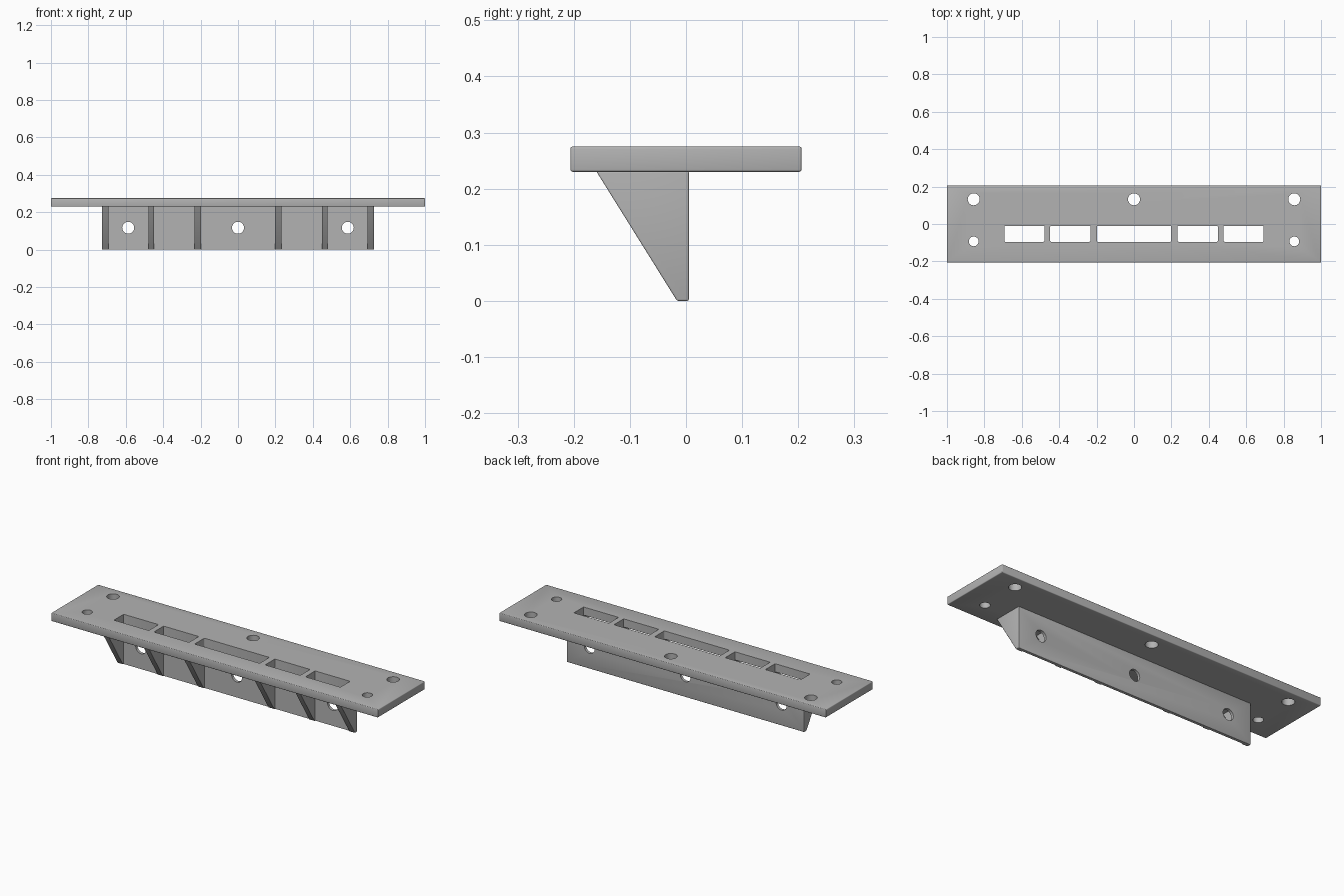
import bpy, bmesh, math
from mathutils import Matrix

cube = bpy.data.objects.get("Cube")
if cube:
    bpy.data.objects.remove(cube, do_unlink=True)

grey = bpy.data.materials.new("light_grey")
grey.use_nodes = True
colour = (0.45, 0.45, 0.45, 1)
grey.diffuse_color = colour
grey.node_tree.nodes["Principled BSDF"].inputs["Base Color"].default_value = colour


def add_object(name, bm):
    bmesh.ops.recalc_face_normals(bm, faces=bm.faces[:])
    mesh = bpy.data.meshes.new(name)
    bm.to_mesh(mesh)
    bm.free()
    mesh.materials.append(grey)
    obj = bpy.data.objects.new(name, mesh)
    bpy.context.collection.objects.link(obj)
    return obj


def add_box(name, x, y, z):
    bm = bmesh.new()
    bmesh.ops.create_cube(bm, size=1)
    for v in bm.verts:
        v.co = [r[0] if c < 0 else r[1] for c, r in zip(v.co, (x, y, z))]
    return add_object(name, bm)


def add_pin(x, y, z, radius, along_y=False):
    bm = bmesh.new()
    turn = Matrix.Rotation(math.pi / 2, 4, 'X') if along_y else Matrix()
    bmesh.ops.create_cone(bm, cap_ends=True, segments=32, radius1=radius,
                          radius2=radius, depth=0.2,
                          matrix=Matrix.Translation((x, y, z)) @ turn)
    return add_object("hole_cutter", bm)


def apply_modifier(obj, mod):
    bpy.context.view_layer.objects.active = obj
    bpy.ops.object.modifier_apply(modifier=mod.name)


def bevel(obj, width, segments=3):
    mod = obj.modifiers.new("rounded_edges", 'BEVEL')
    mod.width, mod.segments = width, segments
    mod.limit_method = 'ANGLE'
    apply_modifier(obj, mod)


def cut(obj, cutter):
    cutter.hide_render = True
    mod = obj.modifiers.new("cut", 'BOOLEAN')
    mod.operation, mod.solver, mod.object = 'DIFFERENCE', 'EXACT', cutter
    apply_modifier(obj, mod)
    bpy.data.objects.remove(cutter, do_unlink=True)


# Top plate
plate = add_box("top_plate", (-1, 1), (-0.206, 0.206), (0.23, 0.275))
bevel(plate, 0.004)

# Bracket: a wedge profile drawn out along x
bm = bmesh.new()
profile = [(0.005, 0), (0.005, 0.231), (-0.16, 0.231), (-0.016, 0)]
face = bm.faces.new([bm.verts.new((-0.727, y, z)) for y, z in profile])
side = bmesh.ops.extrude_face_region(bm, geom=[face])["geom"]
moved = [v for v in side if isinstance(v, bmesh.types.BMVert)]
bmesh.ops.translate(bm, vec=(1.454, 0, 0), verts=moved)
bracket = add_object("ribbed_bracket", bm)
bevel(bracket, 0.003)

# Slots through the plate; pockets in the bracket leave six ribs and a back web
bays = [(-0.199, 0.199)]
for inner, outer in ((0.233, 0.448), (0.479, 0.693)):
    bays += [(inner, outer), (-outer, -inner)]
for bay in bays:
    slot = add_box("slot_cutter", bay, (-0.095, -0.01), (0.1, 0.4))
    bevel(slot, 0.004)
    cut(plate, slot)
    cut(bracket, add_box("pocket_cutter", bay, (-0.3, -0.01), (-0.1, 0.4)))

# Screw holes
for x in (-0.857, 0, 0.857):
    cut(plate, add_pin(x, 0.132, 0.25, 0.032))
for x in (-0.857, 0.857):
    cut(plate, add_pin(x, -0.093, 0.25, 0.026))
for x in (-0.587, 0, 0.587):
    cut(bracket, add_pin(x, 0, 0.117, 0.032, along_y=True))

for obj in (plate, bracket):
    bpy.ops.object.select_all(action='DESELECT')
    obj.select_set(True)
    bpy.context.view_layer.objects.active = obj
    bpy.ops.object.shade_smooth_by_angle(angle=math.radians(35))
